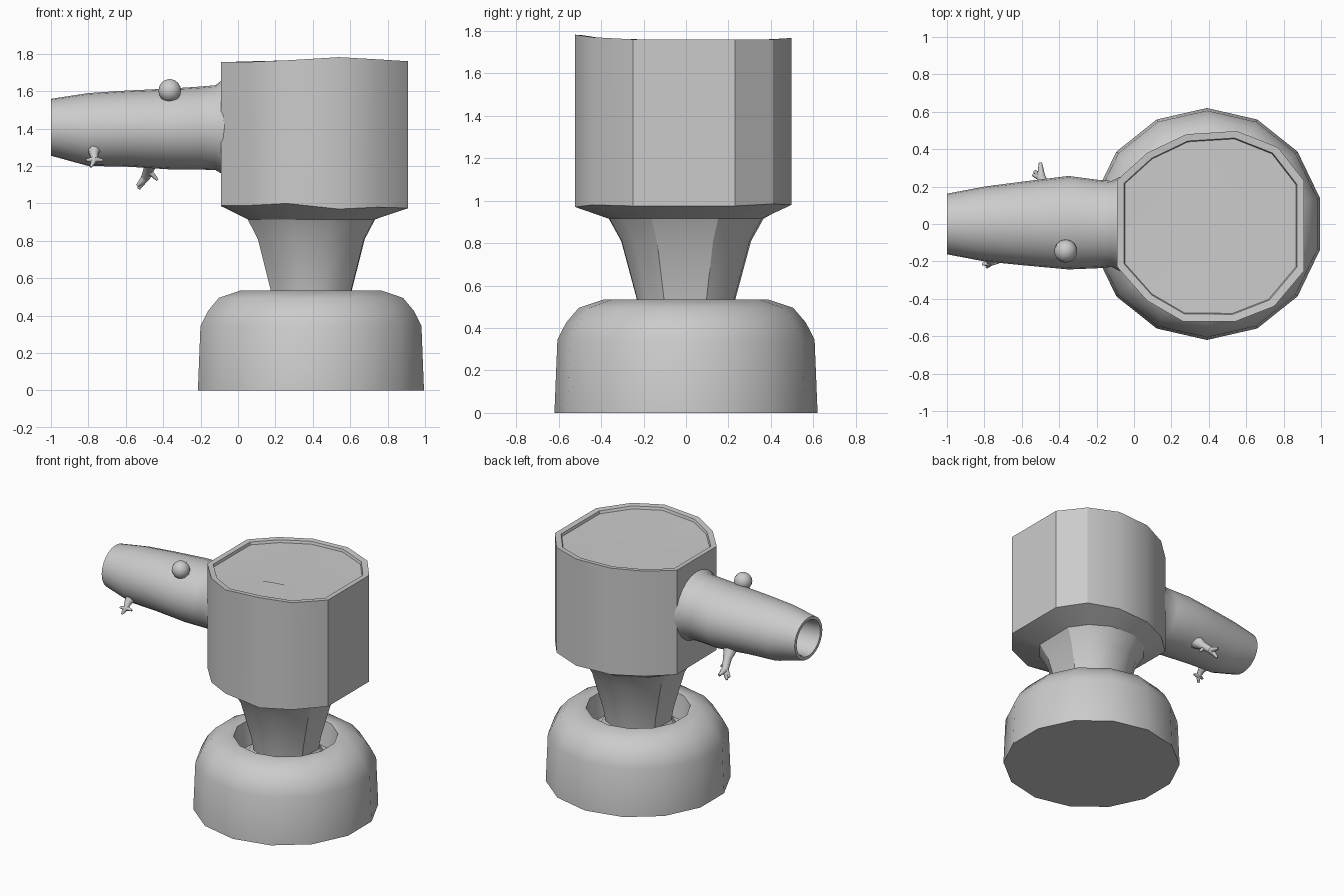
import bpy, bmesh
from math import sin, cos, pi, atan2, radians
from mathutils import Vector

if "Cube" in bpy.data.objects:
    bpy.data.objects.remove(bpy.data.objects["Cube"])

CX = 0.39  # vertical axis of base, neck and body


def loft(bm, rings, cap_start=True, cap_end=True):
    vs = [[bm.verts.new(p) for p in r] for r in rings]
    n = len(vs[0])
    for a, b in zip(vs, vs[1:]):
        for i in range(n):
            j = (i + 1) % n
            bm.faces.new((a[i], a[j], b[j], b[i]))
    if cap_start:
        bm.faces.new(vs[0][::-1])
    if cap_end:
        bm.faces.new(vs[-1])


def finish(name, bm, angle=30):
    bmesh.ops.recalc_face_normals(bm, faces=bm.faces)
    me = bpy.data.meshes.new(name)
    bm.to_mesh(me)
    bm.free()
    ob = bpy.data.objects.new(name, me)
    bpy.context.collection.objects.link(ob)
    bpy.ops.object.select_all(action='DESELECT')
    ob.select_set(True)
    bpy.context.view_layer.objects.active = ob
    bpy.ops.object.shade_smooth_by_angle(angle=radians(angle))
    return ob


def tube(bm, pts, radii, n=7):
    pts = [Vector(p) for p in pts]
    rings = []
    for i, p in enumerate(pts):
        d = pts[min(i + 1, len(pts) - 1)] - pts[max(i - 1, 0)]
        q = d.to_track_quat('Z', 'Y')
        rings.append([p + q @ Vector((radii[i] * cos(2 * pi * k / n),
                                      radii[i] * sin(2 * pi * k / n), 0)) for k in range(n)])
    loft(bm, rings)


# Rounded 14-sided base with a sunken well
profile = [(0.62, 0), (0.606, 0.345), (0.565, 0.425), (0.505, 0.495), (0.385, 0.535),
           (0.35, 0.53), (0.335, 0.43), (0.32, 0.36)]
bm = bmesh.new()
loft(bm, [[(CX + r * cos(pi / 2 + 2 * pi * k / 14), r * sin(pi / 2 + 2 * pi * k / 14), z)
           for k in range(14)] for r, z in profile])
finish("base", bm, 40)

# Twelve-sided body: x, y, bottom z, top z of each corner
corners = [(0.91, -0.25, 0.975, 1.76), (0.91, 0.23, 0.975, 1.76), (0.77, 0.41, 0.985, 1.76),
           (0.55, 0.497, 0.98, 1.767), (0.28, 0.48, 0.98, 1.765), (0.07, 0.38, 0.985, 1.76),
           (-0.09, 0.235, 0.985, 1.755), (-0.09, -0.23, 0.99, 1.755), (0.07, -0.41, 0.99, 1.757),
           (0.26, -0.52, 1.0, 1.765), (0.54, -0.522, 0.97, 1.782), (0.75, -0.44, 0.98, 1.77)]
angles = [atan2(y, x - CX) for x, y, _, _ in corners]


def neck_ring(r, z):
    return [(CX + r * cos(a), r * sin(a), z) for a in angles]


def inset(f, dz):
    return [(CX + (x - CX) * f, y * f, zt + dz) for x, y, _, zt in corners]


# Neck and body with a raised rim and slightly sunken top
bm = bmesh.new()
rings = [neck_ring(r, z) for r, z in [(0.31, 0.34), (0.26, 0.39), (0.225, 0.45), (0.24, 0.54),
                                      (0.315, 0.81), (0.375, 0.915)]]
rings += [[(x, y, zb) for x, y, zb, _ in corners], [(x, y, zt) for x, y, _, zt in corners],
          inset(0.925, -0.003), inset(0.915, -0.022), inset(0.45, -0.02)]
loft(bm, rings)
finish("neck_and_body", bm)

# Side spout, hollow at the open end: x, y centre, z centre, y radius, z radius
spout = [(-0.7, 0, 1.4, 0.12, 0.12), (-0.98, 0, 1.407, 0.128, 0.122), (-1.0, 0, 1.407, 0.138, 0.13),
         (-1.0, 0, 1.407, 0.162, 0.152), (-0.8, 0, 1.395, 0.2, 0.195),
         (-0.6, 0.003, 1.4, 0.223, 0.203), (-0.35, 0.007, 1.398, 0.25, 0.217),
         (-0.2, 0, 1.403, 0.237, 0.222), (-0.12, 0, 1.405, 0.23, 0.227),
         (-0.08, 0, 1.41, 0.25, 0.255), (0.0, 0, 1.41, 0.25, 0.26)]
N = 24
bm = bmesh.new()
loft(bm, [[(x, cy + ry * cos(2 * pi * k / N), cz + rz * sin(2 * pi * k / N)) for k in range(N)]
          for x, cy, cz, ry, rz in spout])
finish("spout", bm, 50)

# Round knob on the spout
bm = bmesh.new()
bmesh.ops.create_uvsphere(bm, u_segments=14, v_segments=8, radius=0.062)
bmesh.ops.translate(bm, verts=bm.verts, vec=(-0.365, -0.145, 1.603))
finish("knob", bm, 60)

# Forked twig on the front
bm = bmesh.new()
fork = (-0.768, -0.208, 1.235)
tube(bm, [(-0.77, -0.13, 1.30), (-0.77, -0.185, 1.265), fork], [0.045, 0.024, 0.018])
for tip in [(-0.812, -0.215, 1.232), (-0.722, -0.205, 1.23), (-0.787, -0.232, 1.195)]:
    tube(bm, [fork, tip], [0.018, 0.007])
finish("front_twig", bm, 60)

# Forked twig on the back
bm = bmesh.new()
fork = (-0.495, 0.25, 1.14)
tube(bm, [(-0.46, 0.13, 1.25), (-0.475, 0.195, 1.19), fork], [0.055, 0.03, 0.025])
for tip in [(-0.53, 0.28, 1.08), (-0.5, 0.328, 1.125), (-0.538, 0.262, 1.095)]:
    tube(bm, [fork, tip], [0.024, 0.009])
tube(bm, [(-0.478, 0.2, 1.175), (-0.43, 0.205, 1.125)], [0.018, 0.007])
finish("back_twig", bm, 60)
